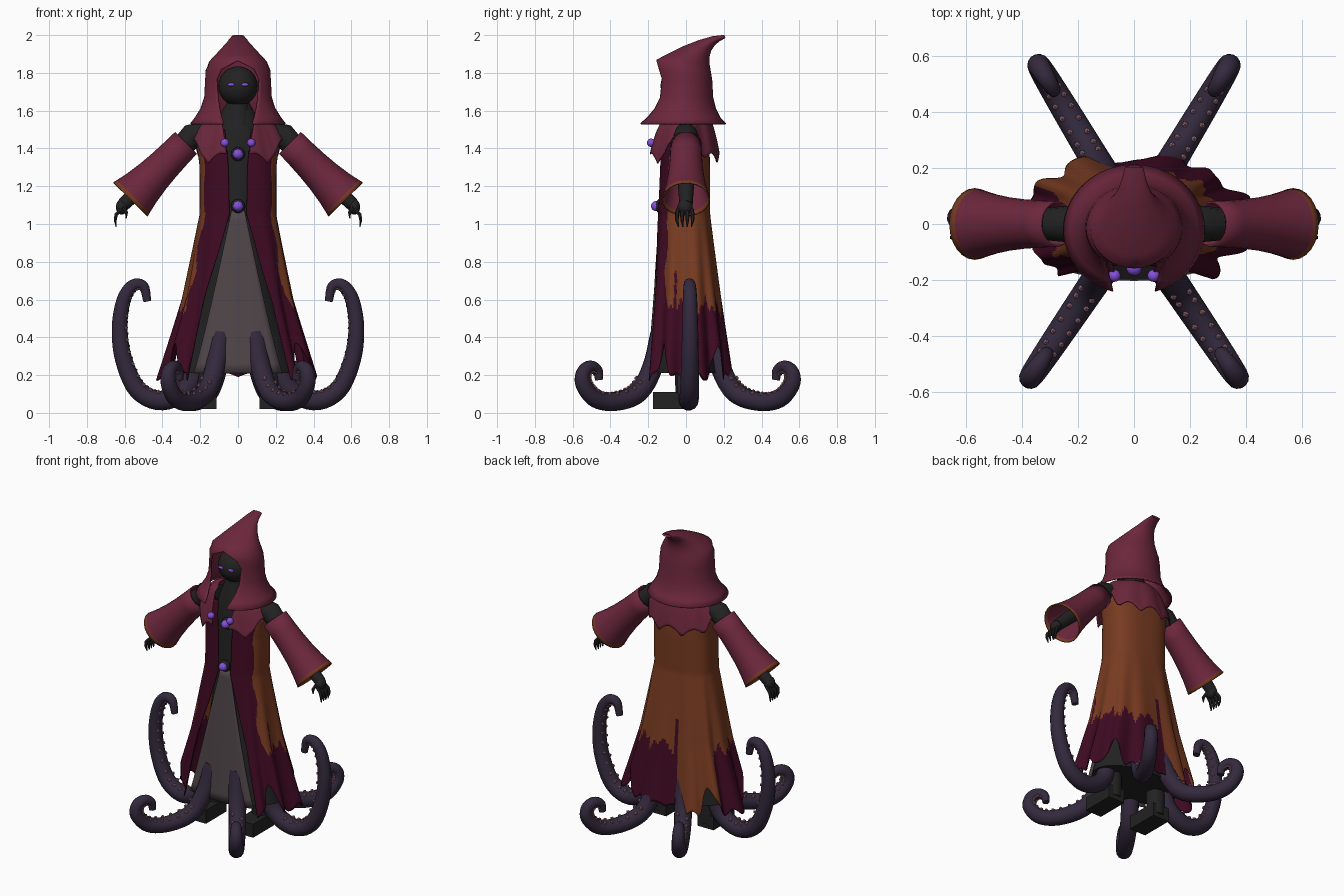
import bpy, bmesh, math
from math import sin, cos, pi, radians
from mathutils import Vector, Matrix

cube = bpy.data.objects.get("Cube")
if cube:
    bpy.data.objects.remove(cube, do_unlink=True)


def material(name, r, g, b):
    m = bpy.data.materials.new(name)
    m.use_nodes = True
    m.diffuse_color = (r, g, b, 1)
    m.node_tree.nodes["Principled BSDF"].inputs["Base Color"].default_value = (r, g, b, 1)
    return m


WINE = material("wine cloth", .15, .02, .046)
MAROON = material("dark maroon cloth", .05, .003, .016)
BROWN = material("rust brown cloth", .19, .044, .015)
BLACK = material("black body", .016, .016, .016)
GREY = material("grey skirt", .08, .06, .066)
SKIN = material("violet black skin", .033, .022, .046)
PINK = material("sucker pink", .3, .14, .17)
PURPLE = material("glowing purple", .24, .08, .72)


def finish(name, bm, mats, angle=40, solid=0):
    bmesh.ops.remove_doubles(bm, verts=bm.verts, dist=1e-5)
    bmesh.ops.recalc_face_normals(bm, faces=bm.faces)
    mesh = bpy.data.meshes.new(name)
    bm.to_mesh(mesh)
    bm.free()
    ob = bpy.data.objects.new(name, mesh)
    bpy.context.collection.objects.link(ob)
    for m in mats:
        mesh.materials.append(m)
    bpy.ops.object.select_all(action='DESELECT')
    ob.select_set(True)
    bpy.context.view_layer.objects.active = ob
    bpy.ops.object.shade_smooth_by_angle(angle=radians(angle))
    if solid:
        mod = ob.modifiers.new("thickness", 'SOLIDIFY')
        mod.thickness, mod.offset = solid, 0
    return ob


def sheet(name, f, nu, nv, mats, rule=None, angle=40, solid=0):
    """Grid surface from f(u, v); rule(u, v) picks the material."""
    bm = bmesh.new()
    rows = [[bm.verts.new(f(i / nu, j / nv)) for i in range(nu + 1)] for j in range(nv + 1)]
    for j in range(nv):
        for i in range(nu):
            face = bm.faces.new((rows[j][i], rows[j][i + 1], rows[j + 1][i + 1], rows[j + 1][i]))
            if rule:
                face.material_index = rule((i + .5) / nu, (j + .5) / nv)
    return finish(name, bm, mats, angle, solid)


def tube(name, pts, radii, side, mats, seg=12, cap=True, rule=None, solid=0):
    """Round tube along planar points; side is the normal of that plane."""
    pts, radii, side = [Vector(p) for p in pts], list(radii), Vector(side)
    n = len(pts)
    tans = [(pts[min(i + 1, n - 1)] - pts[max(i - 1, 0)]).normalized() for i in range(n)]
    if cap:
        pts, tans = [pts[0]] + pts + [pts[-1]], [tans[0]] + tans + [tans[-1]]
        radii = [0] + radii + [0]

    def f(u, v):
        k = round(v * (len(pts) - 1))
        up = tans[k].cross(side)
        return pts[k] + radii[k] * (cos(2 * pi * u) * side + sin(2 * pi * u) * up)
    return sheet(name, f, seg, len(pts) - 1, mats, rule, solid=solid)


def lerp(table, x):
    for (x0, *a), (x1, *b) in zip(table, table[1:]):
        if x <= x1:
            k = max(0, (x - x0) / (x1 - x0))
            return [p + (q - p) * k for p, q in zip(a, b)]
    return table[-1][1:]


def spow(c, p):
    return math.copysign(abs(c) ** p, c)


def ball(name, at, r, mat, scale=(1, 1, 1)):
    bm = bmesh.new()
    bmesh.ops.create_uvsphere(bm, u_segments=20, v_segments=12, radius=r,
                              matrix=Matrix.Translation(at) @ Matrix.Diagonal((*scale, 1)))
    return finish(name, bm, [mat])


def box(name, at, size, mat):
    bm = bmesh.new()
    bmesh.ops.create_cube(bm, size=1, matrix=Matrix.Translation(at) @ Matrix.Diagonal((*size, 1)))
    return finish(name, bm, [mat])


# Robe: z, half width, front depth, back depth, half opening
ROBE = [(.15, .41, .215, .24, .27), (.6, .285, .18, .18, .175), (1.05, .2, .145, .125, .045),
        (1.3, .2, .135, .125, .05), (1.42, .215, .13, .12, .06), (1.5, .19, .11, .11, .07)]
BULGE = .75


def robe_t(u, z):
    a, _, _, w = lerp(ROBE, z)
    t0 = math.asin((w / a) ** (1 / BULGE))
    return t0 + u * (2 * pi - 2 * t0)


def robe_point(u, v):
    fold = min(robe_t(u, .3), 2 * pi - robe_t(u, .3))
    hem = .19 + .16 * max(0, sin(5 * fold + radians(150))) ** 2 + .02 * sin(19 * fold)
    z = 1.5 + (hem - 1.5) * v
    a, front, back, _ = lerp(ROBE, z)
    t = robe_t(u, z)
    wave = 1 + .075 * max(0, 1.1 - z) * sin(11 * t + .6)
    b = front if cos(t) > 0 else back
    return (a * wave * spow(sin(t), BULGE), -b * wave * spow(cos(t), BULGE), z)


def robe_colour(u, v):
    z = robe_point(u, v)[2]
    t = robe_t(u, z)
    if min(t, 2 * pi - t) < radians(57) + .05 * sin(23 * z):
        return 0
    limit = .57 + .03 * sin(13 * t) + .025 * sin(31 * t)
    if 3.2 < t < 4.2:
        limit = .12
    if abs(t - 3.25) < .035 or abs(t - 1.35) < .03:
        limit = .76
    return 1 if z > limit else 0


sheet("robe", robe_point, 150, 80, [MAROON, BROWN], robe_colour, 60, .006)

# Body under the robe and the grey front panel
BODY = [(.21, .3, .18), (.6, .2, .15), (1.05, .13, .125), (1.4, .15, .11), (1.55, .11, .09), (1.66, .05, .05)]


def body_point(u, v):
    z = .21 + 1.45 * max(0, v * 1.05 - .05)
    a, b = lerp(BODY, z) if v > 0 else (0, 0)
    return (a * sin(2 * pi * u), -b * cos(2 * pi * u), z)


def panel_point(u, v):
    z = .21 + .86 * v
    w, front, _, _ = lerp(ROBE, z)[3:] + lerp(ROBE, z)[1:]
    x = (.235 - .2 * v ** .9) * (2 * u - 1)
    return (x, -front + .01 + .6 * x * x, z)


sheet("body", body_point, 40, 21, [BLACK])
sheet("skirt_panel", panel_point, 12, 16, [GREY], solid=.006)


# Shoulder mantle with ragged hem, raised where the arms leave it
def mantle_point(u, v):
    w = .09 - .03 * v
    a, front, back = .12 + .125 * v ** .5, .11 + .085 * v ** .5, .1 + .075 * v ** .5
    t0 = math.asin(w / a)
    t = t0 + u * (2 * pi - 2 * t0)
    hem = 1.32 + .055 * abs(sin(4.5 * t)) + .12 * max(0, abs(sin(t)) - .8) / .2
    b = front if cos(t) > 0 else back
    return (a * sin(t), -b * cos(t), 1.58 + (hem - 1.58) * v)


sheet("mantle", mantle_point, 90, 12, [WINE], angle=50, solid=.006)

# Hood: front y, front z, back y, back z, half width, half opening
HOOD = [(-.25, 1.53, .21, 1.53, .25, .075), (-.215, 1.565, .18, 1.56, .225, .085),
        (-.185, 1.61, .155, 1.61, .195, .095), (-.165, 1.67, .14, 1.67, .175, .105),
        (-.16, 1.77, .135, 1.76, .17, .11), (-.16, 1.82, .127, 1.81, .167, .085),
        (-.155, 1.865, .12, 1.85, .15, 0), (-.11, 1.89, .12, 1.885, .122, 0),
        (-.02, 1.935, .13, 1.92, .085, 0), (.07, 1.97, .15, 1.95, .055, 0),
        (.14, 1.99, .175, 1.97, .04, 0), (.2, 2, .205, 1.985, .03, 0), (.19, 1.993, .19, 1.993, 0, 0)]


def hood_point(u, v):
    yf, zf, yb, zb, a, w = HOOD[round(v * (len(HOOD) - 1))]
    t0 = math.asin(w / a) if a else 0
    t = t0 + u * (2 * pi - 2 * t0)
    k = (1 - cos(t)) / 2
    return (a * sin(t), yf + (yb - yf) * k, zf + (zb - zf) * k)


sheet("hood", hood_point, 48, len(HOOD) - 1, [WINE], angle=60, solid=.008)

# Head, eyes and gems
ball("head", (0, -.03, 1.73), .105, BLACK)
tube("neck", [(0, -.02, 1.52), (0, -.02, 1.66)], [.08, .05], (1, 0, 0), [BLACK])
for s, tag in ((1, "left"), (-1, "right")):
    ball(tag + "_eye", (s * .037, -.128, 1.738), .02, PURPLE, (1, .4, .45))
    ball(tag + "_collar_gem", (s * .07, -.185, 1.43), .022, PURPLE)
for tag, z, y in (("chest", 1.37, -.125), ("belt", 1.095, -.15)):
    ball(tag + "_gem", (0, y - .008, z), .027, PURPLE)
    ball(tag + "_gem_mount", (0, y + .01, z), .037, BLACK, (1, .6, 1))

# Arms, sleeves, hands, legs and boots
for s, tag in ((1, "left"), (-1, "right")):
    def at(x, y, z):
        return (s * x, y, z)
    Y = (0, 1, 0)
    tube(tag + "_arm", [at(.14, 0, 1.5), at(.24, 0, 1.47), at(.4, 0, 1.3), at(.61, 0, 1.1)],
         [.05, .065, .05, .035], Y, [BLACK])
    ends = Vector(at(.275, 0, 1.43)), Vector(at(.57, 0, 1.13))
    steps = [0, .2, .4, .6, .8, .95, 1]
    tube(tag + "_sleeve", [ends[0].lerp(ends[1], k) for k in steps],
         [.078 + .012 * k + .035 * k ** 3 for k in steps], Y, [WINE, BROWN], 24, False,
         lambda u, v: int(v > .85), .007)
    ball(tag + "_palm", at(.615, -.005, 1.09), .04, BLACK, (.8, 1, 1))
    for i in range(4):
        y = -.04 + .023 * i
        tube(tag + "_finger", [at(.615, y, 1.08), at(.645, y * 1.2, 1.05), at(.65, y * 1.2, 1.02),
                               at(.645, y, .985)], [.012, .011, .009, .003], Y, [BLACK], 6)
    tube(tag + "_thumb", [at(.61, -.03, 1.1), at(.59, -.05, 1.06), at(.592, -.05, 1.03)],
         [.012, .01, .003], Y, [BLACK], 6)
    tube(tag + "_leg", [at(.17, .0, .05), at(.17, .0, .3)], [.055, .06], Y, [BLACK])
    box(tag + "_boot", at(.175, -.065, .065), (.12, .22, .09), BLACK)


# Tentacles: (distance outward, height) paths turned to each heading
def smooth(path, n=5):
    p = [Vector(q) for q in path]
    p = [2 * p[0] - p[1]] + p + [2 * p[-1] - p[-2]]
    out = []
    for a, b, c, d in zip(p, p[1:], p[2:], p[3:]):
        for i in range(n):
            k = i / n
            out.append(.5 * (2 * b + (c - a) * k + (2 * a - 5 * b + 4 * c - d) * k ** 2
                             + (3 * b - a - 3 * c + d) * k ** 3))
    return out + [p[-2]]


LOW = smooth([(.16, .42), (.21, .25), (.3, .11), (.45, .06), (.58, .075), (.655, .15),
              (.655, .215), (.61, .245), (.565, .225), (.555, .175)])
TALL = smooth([(.2, .32), (.26, .14), (.4, .065), (.53, .12), (.605, .28), (.627, .45),
               (.605, .6), (.555, .675), (.5, .67), (.48, .59)])


def tentacle(name, path, heading):
    out = Vector((sin(heading), -cos(heading), 0))
    side = Vector((cos(heading), sin(heading), 0))
    pts = [out * p.x + Vector((0, 0, p.y)) for p in path]
    n = len(pts)
    radii = [.056 - .036 * (i / n) ** 1.6 for i in range(n)]
    tube(name, pts, radii, side, [SKIN], 14)
    bm = bmesh.new()
    for i in range(8, n - 3):
        tan = (pts[i + 1] - pts[i - 1]).normalized()
        inner = Vector((0, 0, 1)) * tan.dot(out) - out * tan.z
        lean = radians(32) * (1 if i % 2 else -1)
        spot = pts[i] + radii[i] * (cos(lean) * inner + sin(lean) * side)
        bmesh.ops.create_icosphere(bm, subdivisions=1, radius=radii[i] * .24,
                                   matrix=Matrix.Translation(spot))
    finish(name + "_suckers", bm, [PINK])


for s, tag in ((1, "left"), (-1, "right")):
    tentacle(tag + "_front_tentacle", LOW, s * radians(34))
    tentacle(tag + "_back_tentacle", LOW, s * radians(149))
    tentacle(tag + "_side_tentacle", TALL, s * radians(92))
